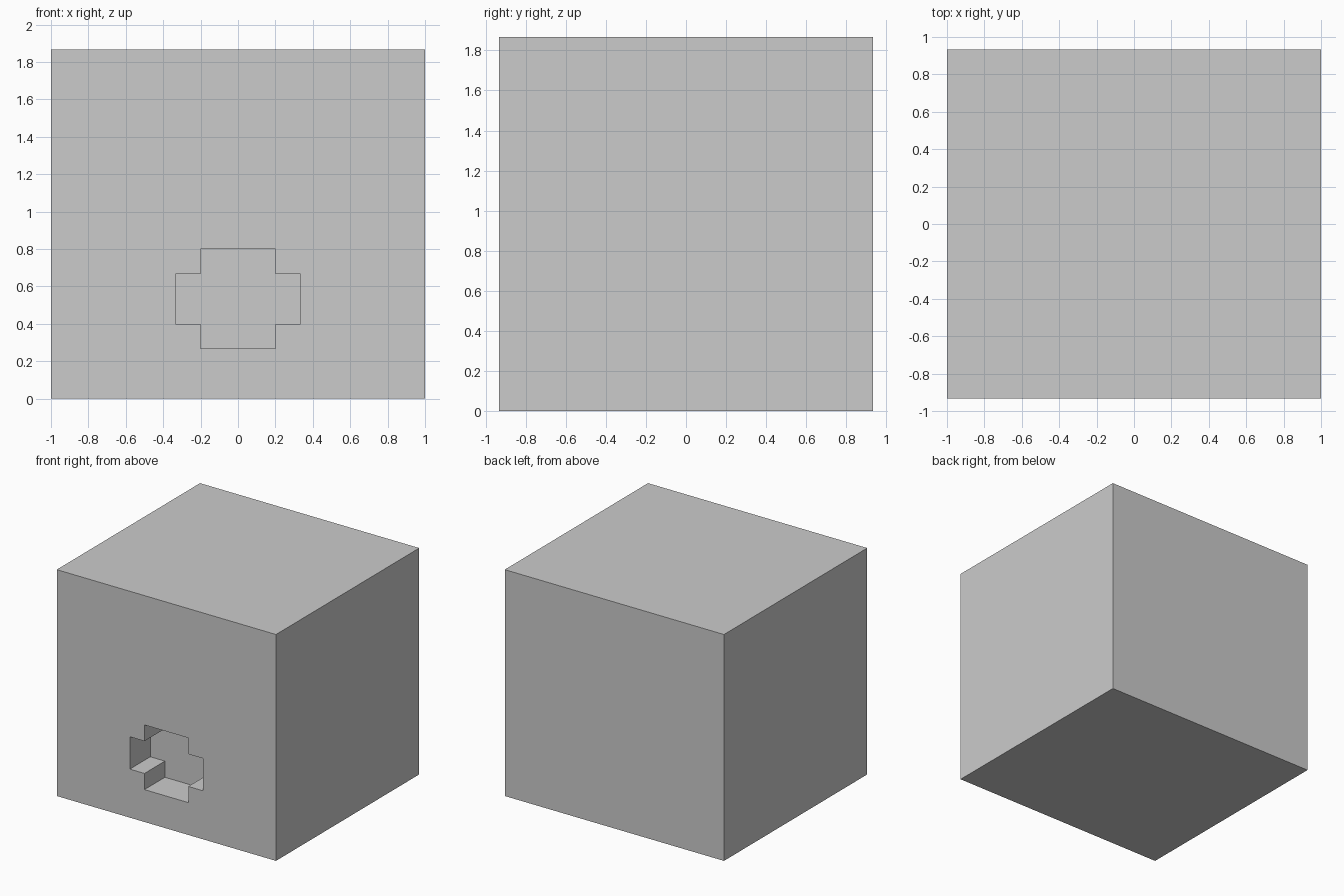
import bpy
import bmesh
from mathutils import Vector

if "Cube" in bpy.data.objects:
    bpy.data.objects.remove(bpy.data.objects["Cube"])

U = 1 / 15           # grid step of the design
FRONT = -14 * U      # y of the front face
DEPTH = 4 * U        # recess depth


def make_object(name, bm):
    bmesh.ops.recalc_face_normals(bm, faces=bm.faces)
    mesh = bpy.data.meshes.new(name)
    bm.to_mesh(mesh)
    bm.free()
    obj = bpy.data.objects.new(name, mesh)
    bpy.context.collection.objects.link(obj)
    return obj


# Block body
bm = bmesh.new()
bmesh.ops.create_cube(bm, size=1)
bmesh.ops.scale(bm, vec=(30 * U, 28 * U, 28 * U), verts=bm.verts)
bmesh.ops.translate(bm, vec=(0, 0, 14 * U), verts=bm.verts)
block = make_object("block", bm)

# Cross-shaped cutter, starting just in front of the face
quarter = [(5, 2), (3, 2), (3, 4)]
profile = (quarter
           + [(-x, z) for x, z in reversed(quarter)]
           + [(-x, -z) for x, z in quarter]
           + [(x, -z) for x, z in reversed(quarter)])
bm = bmesh.new()
face = bm.faces.new([bm.verts.new((x * U, FRONT - U, (8 + z) * U)) for x, z in profile])
ext = bmesh.ops.extrude_face_region(bm, geom=[face], use_keep_orig=True)
bmesh.ops.translate(bm, vec=Vector((0, DEPTH + U, 0)),
                    verts=[v for v in ext["geom"] if isinstance(v, bmesh.types.BMVert)])
cutter = make_object("recess_cutter", bm)
cutter.hide_render = True
cutter.display_type = 'WIRE'

# Recess cut into the front
cut = block.modifiers.new("cross_recess", 'BOOLEAN')
cut.operation = 'DIFFERENCE'
cut.solver = 'EXACT'
cut.object = cutter
